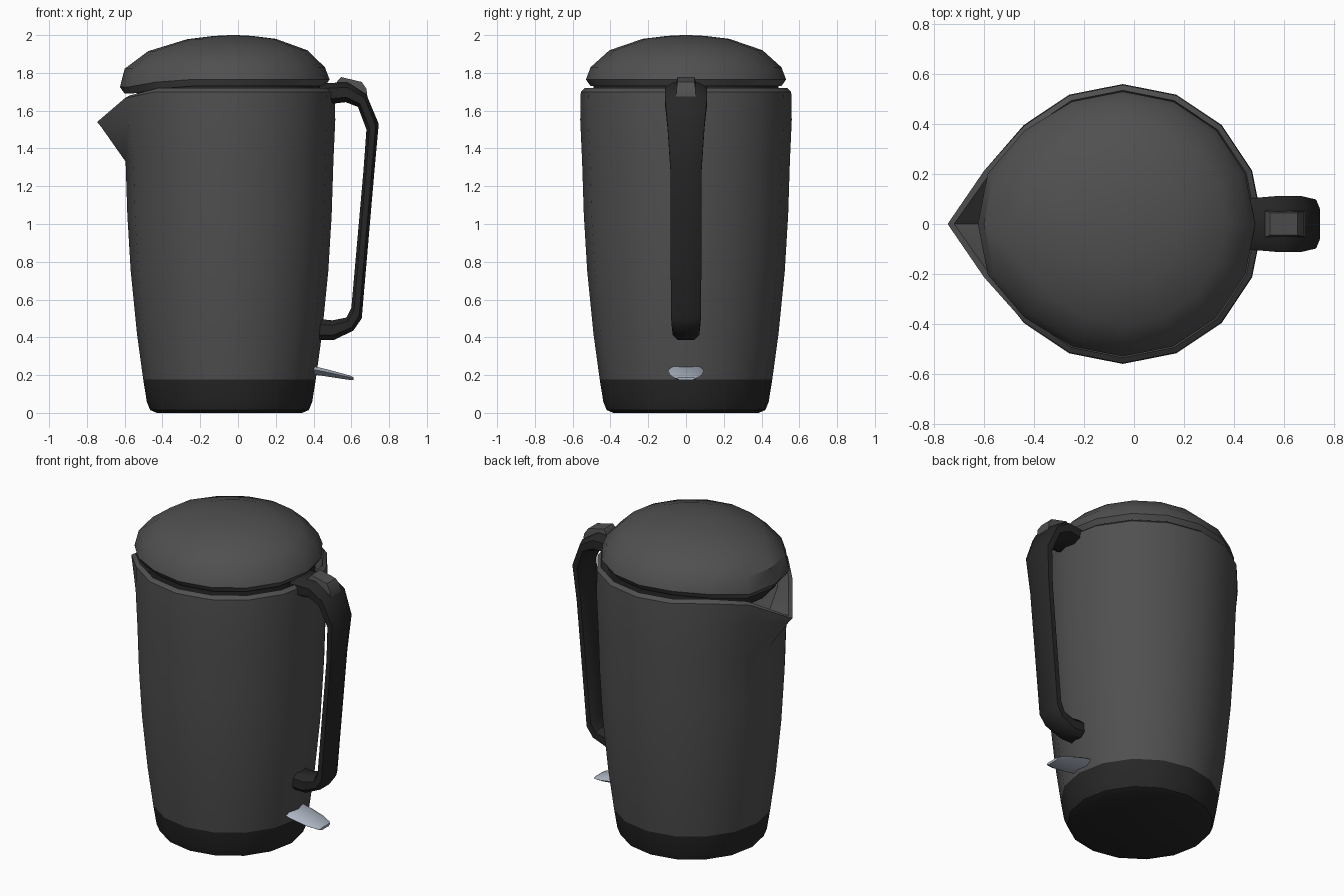
import bpy, bmesh, math
from mathutils import Vector

if "Cube" in bpy.data.objects:
    bpy.data.objects.remove(bpy.data.objects["Cube"])

N = 16
CX = -0.045


def material(name, rgb):
    m = bpy.data.materials.new(name)
    m.diffuse_color = (*rgb, 1)
    m.use_nodes = True
    m.node_tree.nodes["Principled BSDF"].inputs["Base Color"].default_value = m.diffuse_color
    return m


GREY = material("grey plastic", (0.08, 0.08, 0.08))
DARK = material("dark rubber", (0.02, 0.02, 0.02))
STEEL = material("light steel", (0.42, 0.47, 0.55))


def loft(name, rings, mat, angle=35):
    """Skin a list of equal-length point rings and cap both ends."""
    bm = bmesh.new()
    vs = [[bm.verts.new(p) for p in r] for r in rings]
    n = len(rings[0])
    for a, b in zip(vs, vs[1:]):
        for i in range(n):
            j = (i + 1) % n
            bm.faces.new((a[i], a[j], b[j], b[i]))
    bm.faces.new(vs[0][::-1])
    bm.faces.new(vs[-1])
    bmesh.ops.recalc_face_normals(bm, faces=bm.faces)
    me = bpy.data.meshes.new(name)
    bm.to_mesh(me)
    bm.free()
    me.materials.append(mat)
    ob = bpy.data.objects.new(name, me)
    bpy.context.collection.objects.link(ob)
    bpy.ops.object.select_all(action='DESELECT')
    ob.select_set(True)
    bpy.context.view_layer.objects.active = ob
    bpy.ops.object.shade_smooth_by_angle(angle=math.radians(angle))
    return ob


def ring(r, z):
    return [Vector((CX + r * math.cos(2 * math.pi * i / N),
                    r * math.sin(2 * math.pi * i / N), z)) for i in range(N)]


# dark base
loft("base", [ring(r, z) for r, z in
              [(0.385, 0), (0.42, 0.015), (0.438, 0.06), (0.457, 0.178)]], DARK)

# jug body with the spout pulled out of the -x side
rings = [ring(r, z) for r, z in
         [(0.457, 0.178), (0.49, 0.42), (0.523, 0.75), (0.541, 1.05), (0.55, 1.33),
          (0.56, 1.55), (0.557, 1.70), (0.535, 1.72), (0.50, 1.60)]]
T = N // 2
tips = {5: (-0.725, 1.515), 6: (-0.746, 1.54), 7: (-0.72, 1.55), 8: (-0.57, 1.50)}
for k, (x, z) in tips.items():
    rings[k][T].x, rings[k][T].z = x, z
for s in (-1, 1):
    rings[5][T + s].x -= 0.02
    rings[6][T + s].x, rings[6][T + s].z = -0.60, 1.665
    rings[7][T + s].x, rings[7][T + s].z = -0.575, 1.68
loft("jug_body", rings, GREY)

# recessed neck between jug and lid
loft("neck", [ring(0.49, 1.61), ring(0.49, 1.76)], DARK)

# domed lid, stretched and drooping over the spout
rings = []
for r, z in [(0.47, 1.735), (0.505, 1.73), (0.53, 1.765), (0.505, 1.83), (0.405, 1.92),
             (0.23, 1.98), (0.10, 1.996), (0.02, 2.0)]:
    pts = ring(r, z)
    f = min(1, r / 0.5) ** 2
    for i, p in enumerate(pts):
        w = max(0, min(1, (-math.cos(2 * math.pi * i / N) - 0.6) / 0.3)) * f
        p.x -= 0.05 * w
        p.z -= 0.04 * w * (1 if z < 1.8 else 0.2)
        p.x += 0.02 * (1 - f)
    rings.append(pts)
loft("lid", rings, GREY)


def section(xo, zo, xi, zi, w):
    """Chamfered eight-sided handle section between outer and inner points."""
    c = Vector(((xo + xi) / 2, 0, (zo + zi) / 2))
    u = Vector((xo - xi, 0, zo - zi)) / 2
    v = Vector((0, w, 0))
    return [c + u * a + v * b for a, b in
            [(1, .6), (.5, 1), (-.5, 1), (-1, .6), (-1, -.6), (-.5, -1), (.5, -1), (1, -.6)]]


# handle
loft("handle", [section(*p) for p in [
    (0.43, 1.745, 0.44, 1.63, .10), (0.58, 1.75, 0.57, 1.645, .112),
    (0.68, 1.685, 0.635, 1.62, .112), (0.745, 1.53, 0.68, 1.50, .098),
    (0.724, 1.30, 0.664, 1.28, .083), (0.655, 0.50, 0.60, 0.555, .08),
    (0.61, 0.435, 0.575, 0.505, .075), (0.505, 0.385, 0.50, 0.49, .07),
    (0.40, 0.385, 0.40, 0.50, .07)]], DARK, 40)

# lid release button on top of the handle
loft("release_button", [
    [Vector((x, y, z)) for x, y, z in
     [(.52, -.052, 1.72), (.685, -.052, 1.675), (.685, .052, 1.675), (.52, .052, 1.72)]],
    [Vector((x, y, z)) for x, y, z in
     [(.525, -.052, 1.755), (.68, -.05, 1.715), (.68, .05, 1.715), (.525, .052, 1.755)]],
    [Vector((x, y, z)) for x, y, z in
     [(.545, -.045, 1.778), (.655, -.045, 1.752), (.655, .045, 1.752), (.545, .045, 1.778)]]],
    GREY)


def lever_section(x, zt, zb, w):
    zm = zt * 0.6 + zb * 0.4
    return [Vector((x, y * w, z)) for y, z in
            [(-.75, zt), (.75, zt), (1, zm), (.65, zb), (-.65, zb), (-1, zm)]]


# switch lever
loft("switch_lever", [lever_section(*p) for p in [
    (0.38, 0.252, 0.205, .092), (0.45, 0.236, 0.196, .095),
    (0.54, 0.212, 0.182, .085), (0.595, 0.197, 0.174, .065),
    (0.612, 0.188, 0.173, .05)]], STEEL, 50)
